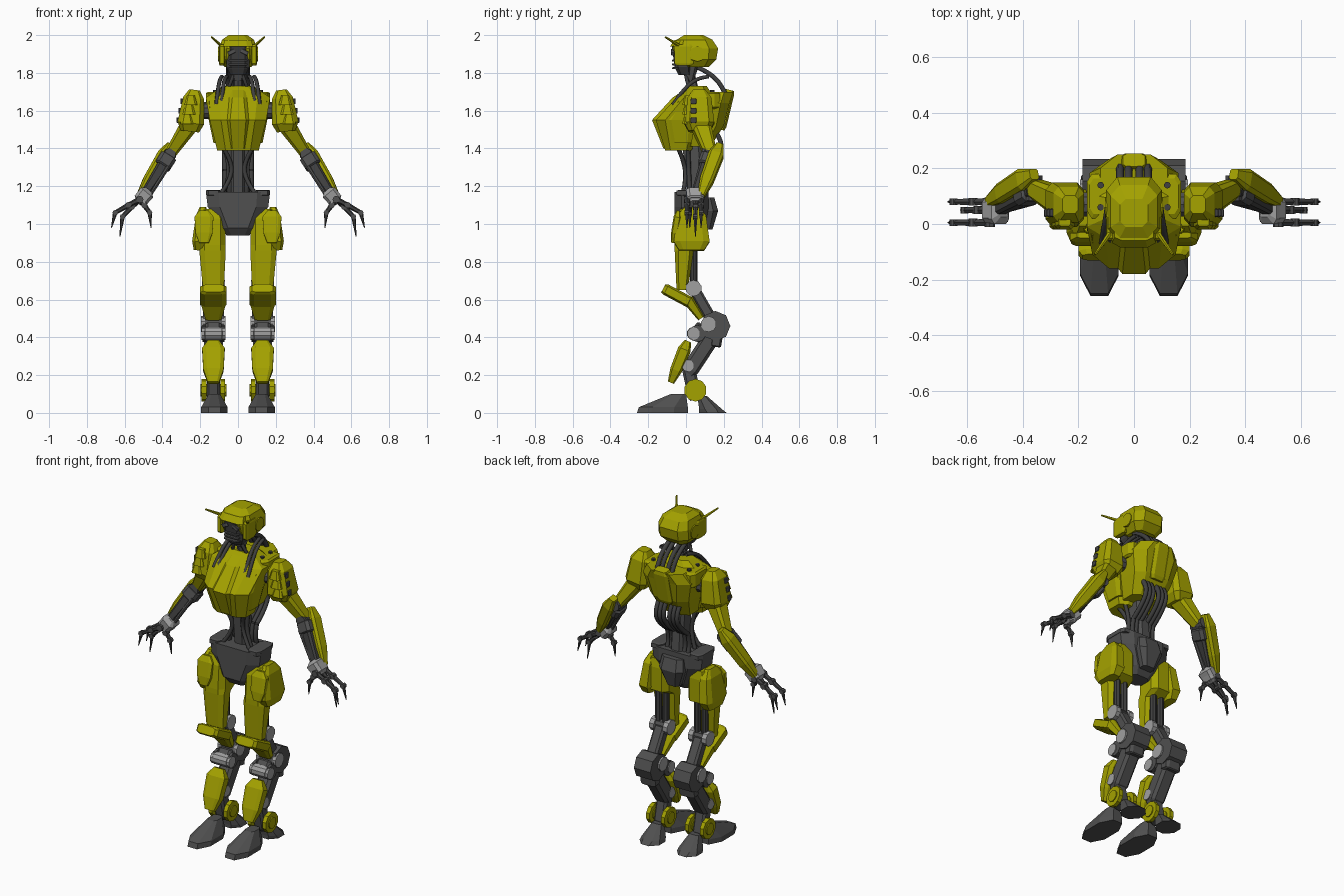
import bpy, bmesh
from mathutils import Vector

cube = bpy.data.objects.get("Cube")
if cube:
    bpy.data.objects.remove(cube, do_unlink=True)


def material(name, red, green, blue):
    mat = bpy.data.materials.new(name)
    mat.use_nodes = True
    mat.diffuse_color = (red, green, blue, 1)
    mat.node_tree.nodes["Principled BSDF"].inputs["Base Color"].default_value = mat.diffuse_color
    return mat


YELLOW = material("olive yellow", .37, .36, 0)
DARK = material("dark grey", .08, .08, .08)
BLACK = material("charcoal", .05, .05, .05)
GREY = material("light grey", .35, .35, .35)

# Directions, joints of the left side, and outlines along a limb (position, scale)
OUT, BACK, UP = Vector((1, 0, 0)), Vector((0, 1, 0)), Vector((0, 0, 1))
SHOULDER = Vector((.24, .07, 1.6))
ELBOW = Vector((.36, .13, 1.37))
WRIST = Vector((.5, .05, 1.15))
HIP = Vector((.13, .03, 1))
KNEE = Vector((.13, .04, .66))
HOCK = Vector((.13, .155, .46))
SHANK = Vector((.13, .01, .25))
ANKLE = Vector((.13, .05, .12))
BLOCK = ((0, .8), (.1, 1), (.9, 1), (1, .8))
TAPER = ((0, 1), (1, .6))
SPINDLE = ((0, .5), (.2, 1), (.7, .9), (1, .5))
BELL = ((0, .4), (.2, .8), (.8, 1), (1, .7))


def finish(name, mat, bm):
    """Turn a bmesh into an object; parts lying wholly on the left are mirrored."""
    bmesh.ops.recalc_face_normals(bm, faces=bm.faces)
    mesh = bpy.data.meshes.new(name)
    bm.to_mesh(mesh)
    bm.free()
    mesh.materials.append(mat)
    obj = bpy.data.objects.new(name, mesh)
    bpy.context.collection.objects.link(obj)
    if min(v.co.x for v in mesh.vertices) > 0:
        obj.modifiers.new("mirror", "MIRROR").use_mirror_merge = False
    return obj


def corners(cut):
    """Unit square with its corners cut off."""
    k = 1 - cut
    return [(k, -1), (1, -k), (1, k), (k, 1), (-k, 1), (-1, k), (-1, -k), (-k, -1)]


def ring(z, front, back, wide, x=0, cut=.4):
    """Level cross-section between a front and a back y."""
    centre = Vector((x, (front + back) / 2, z))
    return [centre + OUT * wide * u + BACK * (back - front) / 2 * v for u, v in corners(cut)]


def skin(name, mat, *rings):
    """Join cross-sections into a closed solid."""
    bm = bmesh.new()
    loops = [[bm.verts.new(p) for p in points] for points in rings]
    for a, b in zip(loops, loops[1:]):
        for i in range(len(a)):
            bm.faces.new((a[i - 1], a[i], b[i], b[i - 1]))
    bm.faces.new(loops[0])
    bm.faces.new(loops[-1])
    return finish(name, mat, bm)


def limb(name, mat, start, end, wide, deep, shape=BLOCK):
    """Chamfered bar along a line, scaled by an outline."""
    axis = (end - start).normalized()
    across = BACK.cross(axis).normalized()
    depth = axis.cross(across)
    skin(name, mat, *[[start.lerp(end, t) + (across * wide * u + depth * deep * v) * k
                       for u, v in corners(.35)] for t, k in shape])


def rod(name, mat, start, end, radius, tip=1, sides=8):
    place = (end - start).to_track_quat("Z", "Y").to_matrix().to_4x4()
    place.translation = (start + end) / 2
    bm = bmesh.new()
    bmesh.ops.create_cone(bm, cap_ends=True, segments=sides, radius1=radius, radius2=radius * tip,
                          depth=(end - start).length, matrix=place)
    finish(name, mat, bm)


def disc(name, mat, centre, half, radius, direction=OUT, sides=10):
    rod(name, mat, centre - direction * half, centre + direction * half, radius, sides=sides)


def caps(name, mat, centre, spread, half, radius):
    """A disc on each side of a leg joint."""
    for side in (-1, 1):
        disc(name, mat, centre + OUT * spread * side, half, radius)


def hose(name, start, end, bow, radius):
    """Tube from start to end, its middle pushed aside by bow."""
    curve = bpy.data.curves.new(name, "CURVE")
    curve.dimensions = "3D"
    curve.bevel_depth, curve.bevel_resolution, curve.resolution_u = radius, 1, 6
    spline = curve.splines.new("NURBS")
    path = [start, start.lerp(end, .3) + bow, start.lerp(end, .7) + bow, end]
    spline.points.add(len(path) - 1)
    for point, place in zip(spline.points, path):
        point.co = (*place, 1)
    spline.use_endpoint_u, spline.order_u = True, 3
    temp = bpy.data.objects.new(name, curve)
    bpy.context.collection.objects.link(temp)
    graph = bpy.context.evaluated_depsgraph_get()
    mesh = bpy.data.meshes.new_from_object(temp.evaluated_get(graph))
    bm = bmesh.new()
    bm.from_mesh(mesh)
    bpy.data.objects.remove(temp, do_unlink=True)
    bpy.data.meshes.remove(mesh)
    finish(name, BLACK, bm).data.shade_smooth()


# Head
skin("helmet", YELLOW, ring(z=1.83, front=0, back=.12, wide=.07), ring(z=1.87, front=-.05, back=.16, wide=.1),
     ring(z=1.93, front=-.07, back=.17, wide=.1), ring(z=1.975, front=-.05, back=.14, wide=.085),
     ring(z=2, front=-.01, back=.09, wide=.05))
skin("face_mask", BLACK, ring(z=1.79, front=-.04, back=.03, wide=.04), ring(z=1.83, front=-.06, back=.03, wide=.06),
     ring(z=1.94, front=-.075, back=.03, wide=.06))
skin("brow", YELLOW, ring(z=1.94, front=-.085, back=0, wide=.08), ring(z=1.975, front=-.06, back=0, wide=.07))
for level in range(3):
    z = 1.82 + level * .02
    limb("mask_vent", DARK, Vector((0, -.045, z)), Vector((0, -.045, z + .01)), wide=.05, deep=.03)
head = Vector((.085, .06, 1.9))
limb("eye", DARK, Vector((.03, -.07, 1.9)), Vector((.04, -.07, 1.92)), wide=.02, deep=.01)
limb("cheek_guard", YELLOW, head - BACK * .07 - UP * .06, head - BACK * .07 + UP * .05, wide=.016, deep=.05)
disc("ear_plate", YELLOW, head, half=.02, radius=.04)
horn = head - BACK * .09 + UP * .04
rod("antenna", YELLOW, horn, horn + Vector((.055, -.08, .05)), radius=.01, tip=.5, sides=6)
skin("jaw", DARK, ring(z=1.76, front=0, back=.04, wide=.03), ring(z=1.84, front=-.03, back=.07, wide=.05))

# Neck
rod("neck", DARK, Vector((0, .05, 1.68)), Vector((0, .02, 1.8)), radius=.025)
for x in (.09, .115):
    hose("neck_hose", Vector((x - .03, .12, 1.78)), Vector((x, -.07, 1.63)), UP * .04, radius=.011)
hose("neck_strand", Vector((.02, 0, 1.8)), Vector((.06, .04, 1.69)), -BACK * .01, radius=.01)
for x in (.02, .05):
    hose("nape_hose", Vector((x, .06, 1.83)), Vector((x, .22, 1.66)), (BACK + UP) * .02, radius=.014)

# Torso
skin("chest", YELLOW, ring(z=1.39, front=-.11, back=.03, wide=.11), ring(z=1.55, front=-.16, back=.09, wide=.15),
     ring(z=1.67, front=-.05, back=.15, wide=.17), ring(z=1.73, front=.01, back=.11, wide=.08))
skin("chest_ridge", YELLOW, ring(z=1.4, front=-.12, back=0, wide=.05), ring(z=1.55, front=-.18, back=0, wide=.07),
     ring(z=1.67, front=-.07, back=.05, wide=.05), ring(z=1.73, front=.02, back=.07, wide=.05))
skin("back_plate", YELLOW, ring(z=1.41, front=0, back=.13, wide=.1), ring(z=1.52, front=0, back=.2, wide=.13),
     ring(z=1.64, front=0, back=.23, wide=.16), ring(z=1.7, front=.06, back=.25, wide=.12, cut=.5))
limb("spine_ridge", YELLOW, Vector((0, .18, 1.5)), Vector((0, .23, 1.71)), wide=.05, deep=.03)
collar = Vector((.12, .1, 1.69))
limb("collar_pad", YELLOW, collar - UP * .08, collar + UP * .01, wide=.05, deep=.08)
for side in (-1, 1):
    disc("collar_bolt", BLACK, collar + BACK * .04 * side, half=.02, radius=.012, direction=UP)
skin("chest_flank", YELLOW, ring(z=1.43, front=-.08, back=.03, wide=.03, x=.1),
     ring(z=1.55, front=-.11, back=.05, wide=.03, x=.125), ring(z=1.65, front=-.04, back=.05, wide=.02, x=.14))

# Waist and pelvis
limb("waist_column", DARK, Vector((0, .06, 1.12)), Vector((0, .03, 1.43)), wide=.038, deep=.05)
hose("front_hose", Vector((.1, -.02, 1.15)), Vector((.09, -.05, 1.42)), BACK * .03 - OUT * .06, radius=.012)
hose("side_hose", Vector((.08, .02, 1.15)), Vector((.08, .01, 1.42)), -OUT * .03, radius=.012)
for x in (.02, .045, .07):
    hose("back_hose", Vector((x, .1, 1.12)), Vector((x, .08, 1.28)), -BACK * .02, radius=.014)
    hose("spine_hose", Vector((x, .08, 1.28)), Vector((x, .13, 1.52)), BACK * .08, radius=.014)
skin("pelvis", DARK, ring(z=.94, front=-.03, back=.07, wide=.06), ring(z=.98, front=-.06, back=.1, wide=.09),
     ring(z=1.09, front=-.06, back=.12, wide=.16), ring(z=1.17, front=-.06, back=.12, wide=.17))
skin("tail_block", DARK, ring(z=.97, front=.06, back=.14, wide=.04), ring(z=1.07, front=.04, back=.17, wide=.08),
     ring(z=1.14, front=.04, back=.15, wide=.07))
limb("pelvis_horn", DARK, HIP + UP * .15, HIP + UP * .18, wide=.04, deep=.08)

# Arms
disc("shoulder_joint", DARK, SHOULDER - OUT * .06, half=.05, radius=.045)
limb("shoulder_armour", YELLOW, SHOULDER + UP * .11 - OUT * .01, SHOULDER - UP * .11 + OUT * .015,
     wide=.07, deep=.08, shape=BELL)
for level in (-1, 0, 1):
    vent = SHOULDER + UP * .05 * level - BACK * .03 - OUT * .01 * level
    limb("shoulder_vent", BLACK, vent + OUT * .065 - UP * .015, vent + OUT * .065 + UP * .015, wide=.01, deep=.015)
    scale = vent + OUT * .02 - BACK * .03
    limb("shoulder_scale", YELLOW, scale - UP * .02, scale + UP * .03, wide=.035, deep=.03, shape=TAPER)
limb("upper_arm", YELLOW, SHOULDER - UP * .05, ELBOW, wide=.05, deep=.055, shape=TAPER)
disc("elbow", DARK, ELBOW, half=.045, radius=.032, direction=BACK)
limb("forearm", BLACK, ELBOW, WRIST, wide=.035, deep=.04, shape=TAPER)
limb("elbow_collar", DARK, ELBOW.lerp(WRIST, .05), ELBOW.lerp(WRIST, .3), wide=.045, deep=.045)
rod("forearm_piston", DARK, ELBOW - BACK * .05 - UP * .05, WRIST - OUT * .03, radius=.012)
limb("forearm_guard", YELLOW, ELBOW + (BACK + UP) * .05, WRIST + OUT * .02 + BACK * .03, wide=.036, deep=.04, shape=SPINDLE)

# Hands: each finger is the same curl with its own spread, reach and drop
limb("palm", GREY, WRIST - OUT * .03 + UP * .03, WRIST + OUT * .03 - UP * .04, wide=.042, deep=.05, shape=SPINDLE)
limb("wrist", GREY, WRIST - OUT * .02 + UP * .02, WRIST + OUT * .02 - UP * .03, wide=.04, deep=.045)
for spread, reach, drop in ((.03, 1, 1), (-.045, 1, 1), (0, .7, 1.3), (-.03, -.4, 1)):
    base = WRIST + OUT * .02 - UP * .02 + BACK * spread
    path = [base + OUT * x * reach - UP * z * drop for x, z in ((0, 0), (.06, .03), (.13, .07), (.15, .15))]
    for start, end, radius, tip in zip(path, path[1:], (.016, .014, .012), (.8, .8, .2)):
        rod("finger_segment", BLACK, start, end, radius, tip, sides=6)
        disc("finger_knuckle", DARK, start, half=radius, radius=radius * 1.2, direction=BACK, sides=8)

# Thighs
disc("hip_joint", DARK, HIP - OUT * .03, half=.05, radius=.05)
skin("thigh", YELLOW, ring(z=.65, front=-.05, back=.01, wide=.055, x=.13), ring(z=.86, front=-.06, back=.04, wide=.07, x=.135),
     ring(z=.89, front=-.06, back=.1, wide=.07, x=.135), ring(z=1.03, front=-.05, back=.1, wide=.07, x=.135),
     ring(z=1.08, front=-.03, back=.09, wide=.05, x=.14))
limb("hip_guard", YELLOW, HIP + OUT * .055 + UP * .09, HIP + OUT * .075 - UP * .14, wide=.042, deep=.095, shape=BELL)
limb("hip_front_plate", YELLOW, HIP + OUT * .05 - BACK * .07 + UP * .07, HIP + OUT * .05 - BACK * .1 - UP * .1,
     wide=.05, deep=.02, shape=SPINDLE)
for side in (-1, 1):
    strut = KNEE + OUT * .025 * side
    rod("thigh_strut", BLACK, strut, strut + UP * .24, radius=.02)

# Knees and shanks
caps("knee_cap", GREY, KNEE, spread=.045, half=.015, radius=.043)
disc("knee_axle", DARK, KNEE, half=.04, radius=.032)
bend = KNEE - BACK * .03 - UP * .06
limb("knee_guard", YELLOW, KNEE - BACK * .16, bend + BACK * .02 - UP * .02, wide=.07, deep=.03)
limb("knee_guard_tail", YELLOW, bend, KNEE + BACK * .04 - UP * .16, wide=.07, deep=.03, shape=TAPER)
limb("upper_shank", DARK, KNEE, HOCK, wide=.035, deep=.03)
disc("hock_housing", DARK, HOCK, half=.055, radius=.08, sides=8)
caps("hock_cap", GREY, HOCK - BACK * .035 + UP * .01, spread=.055, half=.01, radius=.042)
barrel = HOCK - BACK * .115 - UP * .04
disc("front_barrel", GREY, barrel, half=.045, radius=.036)
caps("barrel_bracket", DARK, barrel + BACK * .02, spread=.05, half=.008, radius=.045)
caps("barrel_cap", GREY, barrel, spread=.055, half=.008, radius=.034)
limb("barrel_link", DARK, barrel - UP * .03, HOCK - BACK * .06, wide=.045, deep=.04)
limb("lower_shank", DARK, HOCK - UP * .03, SHANK - UP * .04, wide=.045, deep=.045)
limb("calf_block", DARK, HOCK - UP * .11, HOCK - UP * .05 + BACK * .01, wide=.05, deep=.03)
caps("shank_cap", GREY, SHANK, spread=.04, half=.007, radius=.032)
limb("shin_guard", YELLOW, SHANK + UP * .13, SHANK - BACK * .09 - UP * .09, wide=.06, deep=.035, shape=SPINDLE)

# Ankles and feet
limb("ankle_link", DARK, ANKLE - UP * .05, SHANK, wide=.035, deep=.035)
caps("ankle_disc", YELLOW, ANKLE, spread=.05, half=.012, radius=.06)
caps("ankle_hub", YELLOW, ANKLE, spread=.05, half=.018, radius=.034)
skin("toe", DARK, ring(z=0, front=-.26, back=.01, wide=.07, x=.125, cut=.55),
     ring(z=.03, front=-.25, back=.01, wide=.07, x=.125, cut=.55), ring(z=.1, front=-.08, back=0, wide=.03, x=.125))
skin("heel", DARK, ring(z=0, front=.07, back=.215, wide=.066, x=.125, cut=.6),
     ring(z=.02, front=.07, back=.19, wide=.06, x=.125, cut=.5), ring(z=.09, front=.06, back=.11, wide=.03, x=.125))
